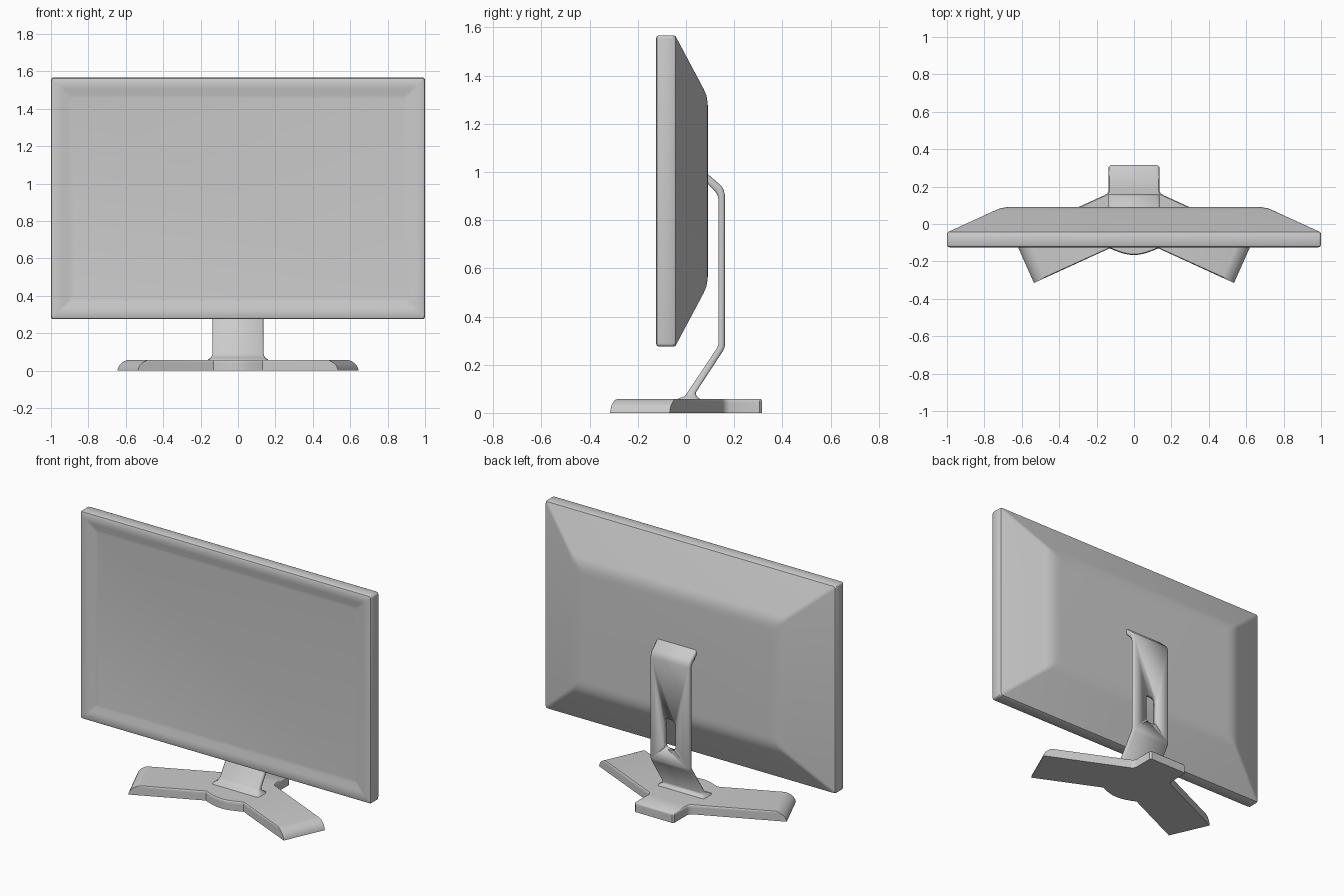
import bpy, bmesh, math

if "Cube" in bpy.data.objects:
    bpy.data.objects.remove(bpy.data.objects["Cube"])


def loft(name, rings, angle=30):
    """Skin equal-length closed rings of points and cap both ends."""
    bm = bmesh.new()
    rows = [[bm.verts.new(p) for p in ring] for ring in rings]
    n = len(rows[0])
    for a, b in zip(rows, rows[1:]):
        for i in range(n):
            j = (i + 1) % n
            bm.faces.new((a[i], a[j], b[j], b[i]))
    bm.faces.new(rows[0][::-1])
    bm.faces.new(rows[-1])
    bmesh.ops.recalc_face_normals(bm, faces=bm.faces)
    mesh = bpy.data.meshes.new(name)
    bm.to_mesh(mesh)
    bm.free()
    obj = bpy.data.objects.new(name, mesh)
    bpy.context.collection.objects.link(obj)
    activate(obj)
    bpy.ops.object.shade_smooth_by_angle(angle=math.radians(angle))
    return obj


def activate(obj):
    bpy.ops.object.select_all(action='DESELECT')
    obj.select_set(True)
    bpy.context.view_layer.objects.active = obj


def rounded_rect(y, hx, z0, z1, r, seg=4):
    """Rounded rectangle in the xz plane at depth y."""
    corners = [(hx - r, z1 - r), (r - hx, z1 - r), (r - hx, z0 + r), (hx - r, z0 + r)]
    return [(cx + r * math.cos(a), y, cz + r * math.sin(a))
            for k, (cx, cz) in enumerate(corners)
            for a in [(k + s / seg) * math.pi / 2 for s in range(seg + 1)]]


# Monitor housing: recessed screen, rounded rim, straight side, tapered back
BOTTOM, TOP = 0.275, 1.567
sections = [  # y, inset in x, inset in z, corner radius
    (-0.112, 0.11, 0.11, 0.012), (-0.114, 0.095, 0.095, 0.012),
    (-0.122, 0.062, 0.062, 0.012), (-0.125, 0.045, 0.045, 0.012),
    (-0.125, 0.014, 0.014, 0.010), (-0.121, 0.004, 0.004, 0.012),
    (-0.113, 0.0, 0.0, 0.014), (-0.052, 0.0, 0.0, 0.014),
    (-0.043, 0.005, 0.004, 0.014), (0.073, 0.258, 0.222, 0.02),
    (0.084, 0.285, 0.247, 0.025), (0.090, 0.32, 0.28, 0.03),
    (0.091, 0.35, 0.31, 0.03)]
loft("monitor_housing", [rounded_rect(y, 1 - ix, BOTTOM + iz, TOP - iz, r)
                         for y, ix, iz, r in sections])

# Stand neck: bent plate swept upward, flared at its foot
neck_rows = [  # front (y, z), back (y, z), half width
    ((-0.035, 0.050), (0.058, 0.050), 0.165), ((-0.030, 0.061), (0.055, 0.061), 0.160),
    ((-0.006, 0.068), (0.043, 0.070), 0.145), ((0.010, 0.090), (0.041, 0.085), 0.136),
    ((0.128, 0.268), (0.154, 0.258), 0.135), ((0.135, 0.285), (0.161, 0.275), 0.135),
    ((0.135, 0.885), (0.161, 0.905), 0.135), ((0.131, 0.903), (0.156, 0.928), 0.135),
    ((0.122, 0.918), (0.145, 0.944), 0.135), ((0.080, 0.962), (0.080, 1.000), 0.135)]


def neck_ring(front, back, w):
    c = 0.007
    (fy, fz), (by, bz) = front, back
    t = 0.22
    my, mz = fy + (by - fy) * t, fz + (bz - fz) * t
    ny, nz = by + (fy - by) * t, bz + (fz - bz) * t
    return [(-w + c, fy, fz), (w - c, fy, fz), (w, my, mz), (w, ny, nz),
            (w - c, by, bz), (-w + c, by, bz), (-w, ny, nz), (-w, my, mz)]


neck = loft("stand_neck", [neck_ring(*row) for row in neck_rows], 50)

# Cable slot through the neck
cutter = loft("cable_slot_cutter", [rounded_rect(y, 0.04, 0.36, 0.55, 0.03, 6)
                                    for y in (0.10, 0.20)])
cutter.hide_render = True
mod = neck.modifiers.new("cable_slot", 'BOOLEAN')
mod.operation = 'DIFFERENCE'
mod.solver = 'EXACT'
mod.object = cutter
activate(neck)
bpy.ops.object.modifier_apply(modifier=mod.name)
bpy.data.objects.remove(cutter, do_unlink=True)


# Stand base: two splayed legs with rounded toes, back tongue, bulged front
def base_ring(z, pull, inset):
    ux, uy = 0.91 * pull, -0.41 * pull
    right = [(0.13 - inset / 2, -0.13 + inset),
             (0.535 - ux, -0.315 - uy + inset), (0.645 - ux, -0.068 - uy - inset),
             (0.16, 0.153 - inset), (0.143 - inset, 0.163 - inset),
             (0.135 - inset, 0.18), (0.135 - inset, 0.306 - inset),
             (0.126 - inset, 0.315 - inset)]
    left = [(-x, y) for x, y in reversed(right)]
    bulge = [(x, -0.13 - 0.036 * math.cos(x / 0.13 * math.pi / 2) + inset)
             for x in (-0.10, -0.065, -0.03, 0.0, 0.03, 0.065, 0.10)]
    return [(x, y, z) for x, y in right + left + bulge]


loft("stand_base", [base_ring(*s) for s in [
    (0.0, 0.0, 0.0), (0.012, 0.003, 0.0), (0.027, 0.011, 0.0), (0.040, 0.024, 0.0),
    (0.050, 0.040, 0.0), (0.055, 0.052, 0.002), (0.058, 0.065, 0.005)]], 40)
